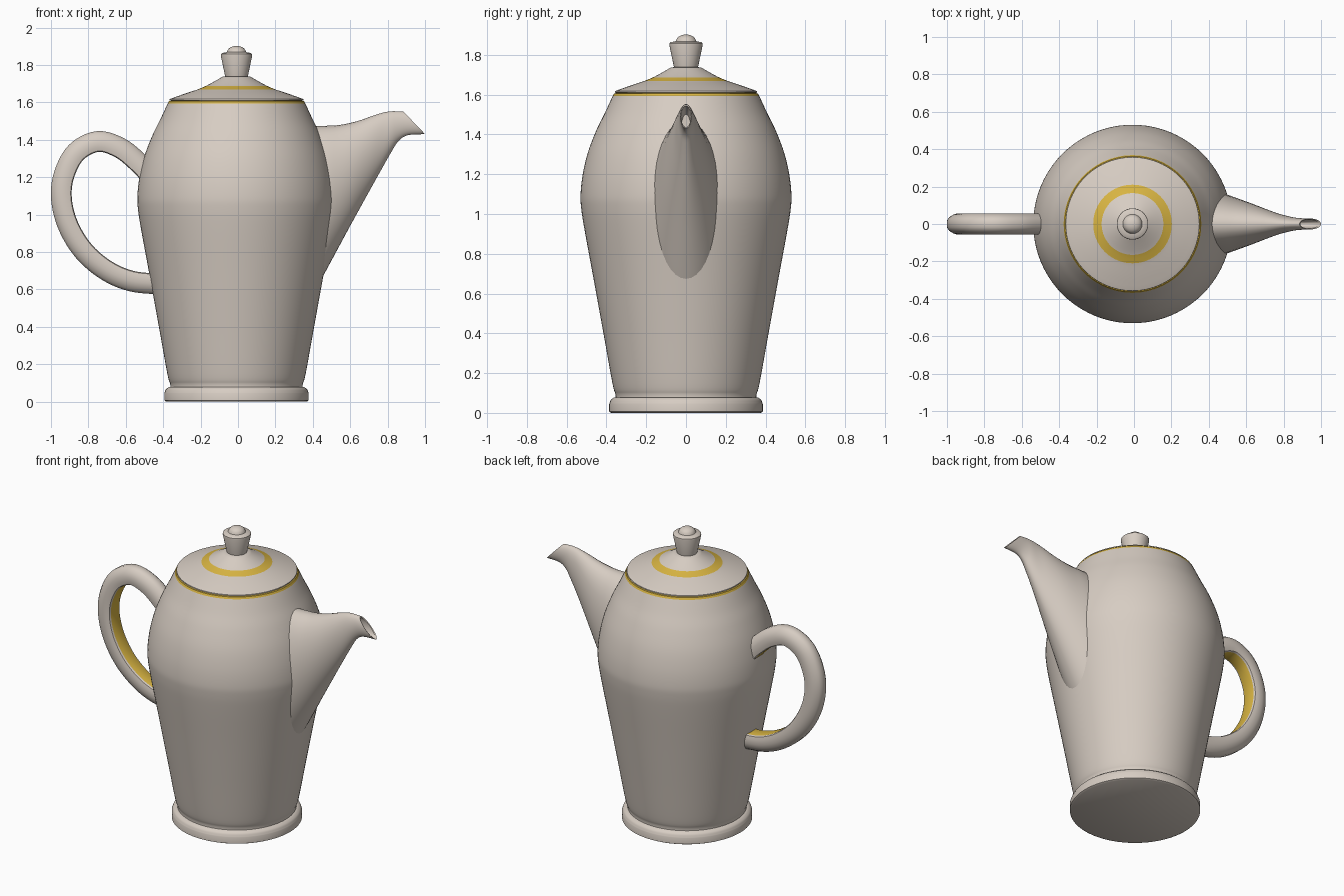
import bpy, bmesh, math
from mathutils import Vector

if "Cube" in bpy.data.objects:
    bpy.data.objects.remove(bpy.data.objects["Cube"])

CX = -0.008  # axis of the pot


def material(name, col):
    m = bpy.data.materials.new(name)
    m.diffuse_color = (*col, 1)
    m.use_nodes = True
    m.node_tree.nodes["Principled BSDF"].inputs["Base Color"].default_value = m.diffuse_color
    return m


CREAM = material("warm_white_china", (0.68, 0.61, 0.545))
GOLD = material("gold_trim", (0.69, 0.46, 0.055))


def smooth_points(pts, n=6):
    """Catmull-Rom curve through tuples of any size."""
    p = [Vector(q) for q in pts]
    p = [2 * p[0] - p[1]] + p + [2 * p[-1] - p[-2]]
    out = []
    for i in range(1, len(p) - 2):
        a, b, c, d = p[i - 1:i + 3]
        for k in range(n):
            t = k / n
            out.append(0.5 * (2 * b + (c - a) * t + (2 * a - 5 * b + 4 * c - d) * t * t
                              + (3 * b - a - 3 * c + d) * t ** 3))
    return out + [p[-2]]


def loft(name, rings, gold=None, angle=35):
    """Skin closed rings of points; gold(i, j, centre) picks trim faces."""
    bm = bmesh.new()
    vs = [[bm.verts.new(q) for q in r] for r in rings]
    n = len(rings[0])
    for i in range(len(vs) - 1):
        for j in range(n):
            k = (j + 1) % n
            f = bm.faces.new((vs[i][j], vs[i][k], vs[i + 1][k], vs[i + 1][j]))
            if gold and gold(i, j, f.calc_center_median()):
                f.material_index = 1
    bm.faces.new(vs[0])
    bm.faces.new(vs[-1])
    bmesh.ops.recalc_face_normals(bm, faces=bm.faces)
    me = bpy.data.meshes.new(name)
    bm.to_mesh(me)
    bm.free()
    me.materials.append(CREAM)
    me.materials.append(GOLD)
    ob = bpy.data.objects.new(name, me)
    bpy.context.collection.objects.link(ob)
    bpy.ops.object.select_all(action='DESELECT')
    ob.select_set(True)
    bpy.context.view_layer.objects.active = ob
    bpy.ops.object.shade_smooth_by_angle(angle=math.radians(angle))
    return ob


def lathe(name, profile, gold=None, n=96):
    rings = [[(CX + r * math.cos(2 * math.pi * j / n), r * math.sin(2 * math.pi * j / n), z)
              for j in range(n)] for r, z in profile]
    return loft(name, rings, gold)


# foot ring
lathe("foot", [(0.375, 0), (0.386, 0.006), (0.386, 0.045)]
      + smooth_points([(0.384, 0.05), (0.377, 0.066), (0.362, 0.078)], 3) + [(0.33, 0.08)])

# body, gold line under the lid
body = smooth_points([(0.353, 0.07), (0.355, 0.095), (0.37, 0.15), (0.415, 0.40), (0.464, 0.67),
                      (0.51, 0.92), (0.527, 1.03), (0.530, 1.10), (0.519, 1.20), (0.493, 1.31),
                      (0.451, 1.42), (0.407, 1.51), (0.368, 1.594)])
lathe("body", body + [(0.362, 1.606), (0.345, 1.608)], lambda i, j, c: c.z > 1.594)

# lid with a gold ring
lid = [(0.345, 1.606), (0.358, 1.611), (0.357, 1.617), (0.345, 1.622)]
lid += smooth_points([(0.345, 1.622), (0.28, 1.645), (0.21, 1.668)], 4)[1:]
lid += smooth_points([(0.21, 1.668), (0.165, 1.687), (0.12, 1.711), (0.075, 1.737)], 4)[1:]
lathe("lid", lid + [(0.03, 1.739)],
      lambda i, j, c: 0.165 < math.hypot(c.x - CX, c.y) < 0.21 or c.z < 1.6095)

# knob
knob = [(0.04, 1.73), (0.06, 1.735), (0.084, 1.85), (0.083, 1.858), (0.076, 1.864), (0.052, 1.868)]
knob += [(0.05 * math.cos(a), 1.868 + 0.034 * math.sin(a))
         for a in [math.pi / 2 * k / 8.1 for k in range(1, 9)]]
lathe("knob", knob, n=48)

# handle: rounded outside, flat gold inside
path = smooth_points([(-0.46, 1.20), (-0.53, 1.275), (-0.63, 1.355), (-0.75, 1.39), (-0.865, 1.332),
                      (-0.93, 1.21), (-0.943, 1.08), (-0.905, 0.935), (-0.82, 0.80),
                      (-0.70, 0.70), (-0.57, 0.645), (-0.42, 0.628)])
half = [(0.056, 0.018), (0.044, 0.036), (0.022, 0.05), (0, 0.057), (-0.03, 0.057),
        (-0.05, 0.052), (-0.055, 0.042)]
section = half + [(u, -y) for u, y in reversed(half)]
rings = []
for i, p in enumerate(path):
    t = (path[min(i + 1, len(path) - 1)] - path[max(i - 1, 0)]).normalized()
    rings.append([(p.x + t.y * u, y, p.y - t.x * u) for u, y in section])
loft("handle", rings, lambda i, j, c: j == len(half) - 1)

# spout: top x, top z, bottom x, bottom z, half width
stations = smooth_points([
    (0.40, 1.472, 0.40, 0.57, 0.182), (0.48, 1.475, 0.46, 0.68, 0.166),
    (0.55, 1.48, 0.53, 0.81, 0.142), (0.64, 1.50, 0.60, 0.94, 0.113),
    (0.72, 1.528, 0.68, 1.085, 0.082), (0.78, 1.546, 0.755, 1.22, 0.057),
    (0.82, 1.552, 0.82, 1.335, 0.043), (0.85, 1.552, 0.86, 1.395, 0.035),
    (0.87, 1.551, 0.91, 1.425, 0.031), (0.885, 1.55, 1.0, 1.43, 0.029)], 4)
# hollow mouth
stations += [(0.889, 1.543, 0.988, 1.436, 0.024), (0.865, 1.54, 0.91, 1.437, 0.024),
             (0.82, 1.535, 0.84, 1.42, 0.024), (0.76, 1.50, 0.76, 1.36, 0.024)]
rings = []
for tx, tz, bx, bz, w in stations:
    ring = []
    for j in range(40):
        a = 2 * math.pi * j / 40
        k = (1 + math.cos(a)) / 2
        ring.append((bx + (tx - bx) * k, w * math.sin(a), bz + (tz - bz) * k))
    rings.append(ring)
loft("spout", rings)
